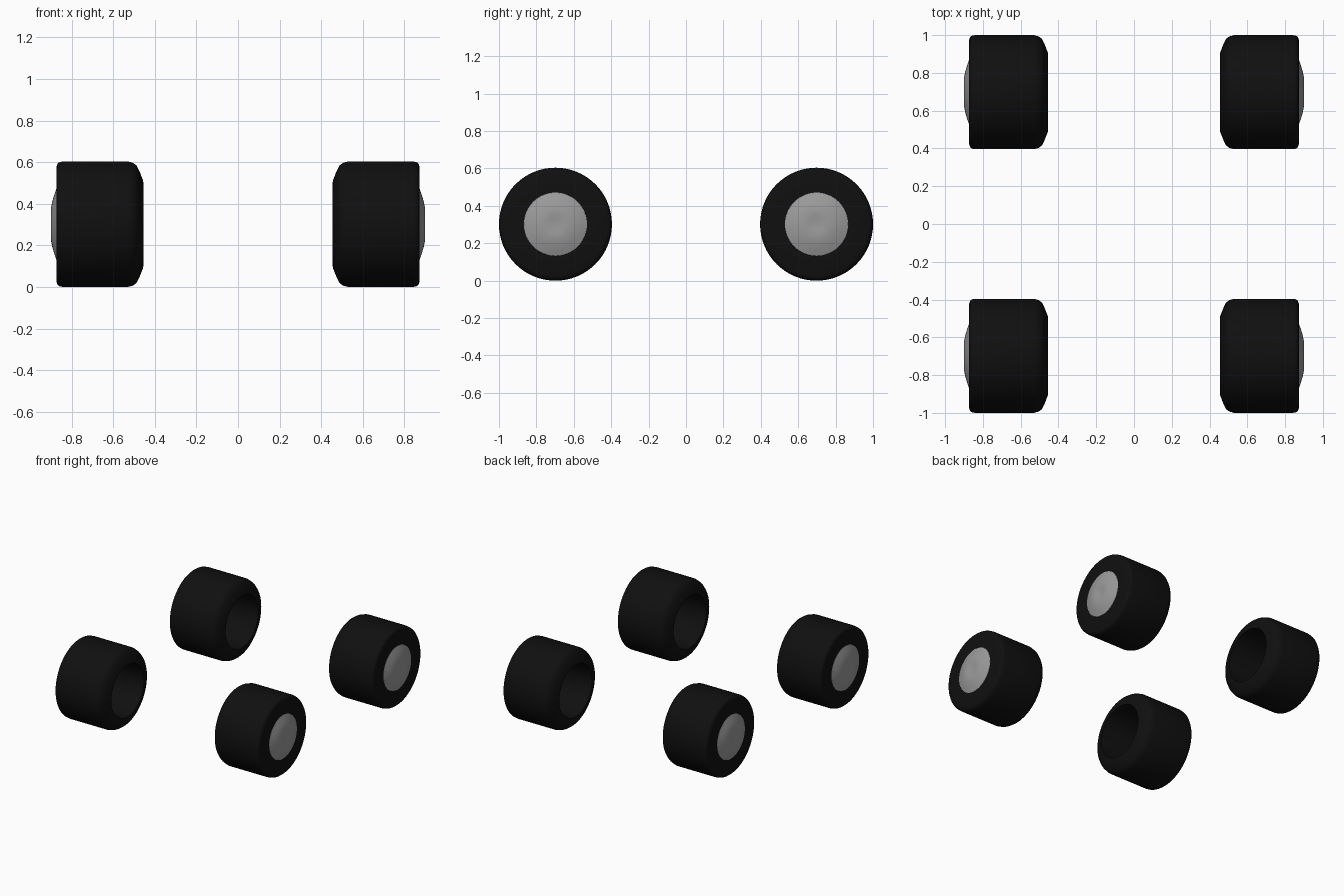
import bpy, bmesh, math
from mathutils import Matrix, Vector

if "Cube" in bpy.data.objects:
    bpy.data.objects.remove(bpy.data.objects["Cube"])


def material(name, rgb):
    m = bpy.data.materials.new(name)
    m.diffuse_color = (*rgb, 1)
    m.use_nodes = True
    m.node_tree.nodes["Principled BSDF"].inputs["Base Color"].default_value = m.diffuse_color
    return m


RUBBER = material("black rubber", (0.005, 0.005, 0.005))
METAL = material("grey metal", (0.33, 0.33, 0.33))
RADIUS, AXLE_Y, STEPS = 0.302, 0.698, 64

# (x, radius) profiles for a wheel on the +x side
TYRE = [(0.455, 0.200), (0.457, 0.212), (0.474, 0.255), (0.488, 0.283),
        (0.505, 0.295), (0.530, 0.302), (0.840, 0.302), (0.858, 0.299),
        (0.868, 0.291), (0.873, 0.275), (0.873, 0.170), (0.860, 0.170)]
HUB = [(0.865, 0.171), (0.874, 0.169), (0.884, 0.140), (0.893, 0.110),
       (0.899, 0.080), (0.900, 0.055), (0.897, 0.030), (0.895, 0.0)]


def lathe(name, profile, mat, side, y, closed):
    """Spin a profile round the wheel axle."""
    bm = bmesh.new()
    pts = profile + profile[:1] if closed else profile
    verts = [bm.verts.new((x, 0, r)) for x, r in pts]
    edges = [bm.edges.new(p) for p in zip(verts, verts[1:])]
    bmesh.ops.spin(bm, geom=verts + edges, cent=(0, 0, 0), axis=(1, 0, 0),
                   angle=math.tau, steps=STEPS)
    bmesh.ops.remove_doubles(bm, verts=bm.verts, dist=0.0005)
    bmesh.ops.recalc_face_normals(bm, faces=bm.faces)
    # open sheets must face outwards, away from the car
    if not closed and sum(f.normal.x for f in bm.faces) < 0:
        bmesh.ops.reverse_faces(bm, faces=bm.faces)
    if side < 0:
        bmesh.ops.rotate(bm, verts=bm.verts, cent=(0, 0, 0),
                         matrix=Matrix.Rotation(math.pi, 3, 'Z'))
    bmesh.ops.translate(bm, verts=bm.verts, vec=Vector((0, y, RADIUS)))
    me = bpy.data.meshes.new(name)
    bm.to_mesh(me)
    bm.free()
    me.materials.append(mat)
    ob = bpy.data.objects.new(name, me)
    bpy.context.collection.objects.link(ob)
    bpy.ops.object.select_all(action='DESELECT')
    ob.select_set(True)
    bpy.context.view_layer.objects.active = ob
    bpy.ops.object.shade_smooth_by_angle(angle=math.radians(35))


# Four wheels: hollow tyre plus domed hub cap
for side, s_name in ((1, "right"), (-1, "left")):
    for end, e_name in ((-1, "front"), (1, "back")):
        lathe(f"{e_name}_{s_name}_tyre", TYRE, RUBBER, side, end * AXLE_Y, True)
        lathe(f"{e_name}_{s_name}_hub_cap", HUB, METAL, side, end * AXLE_Y, False)
